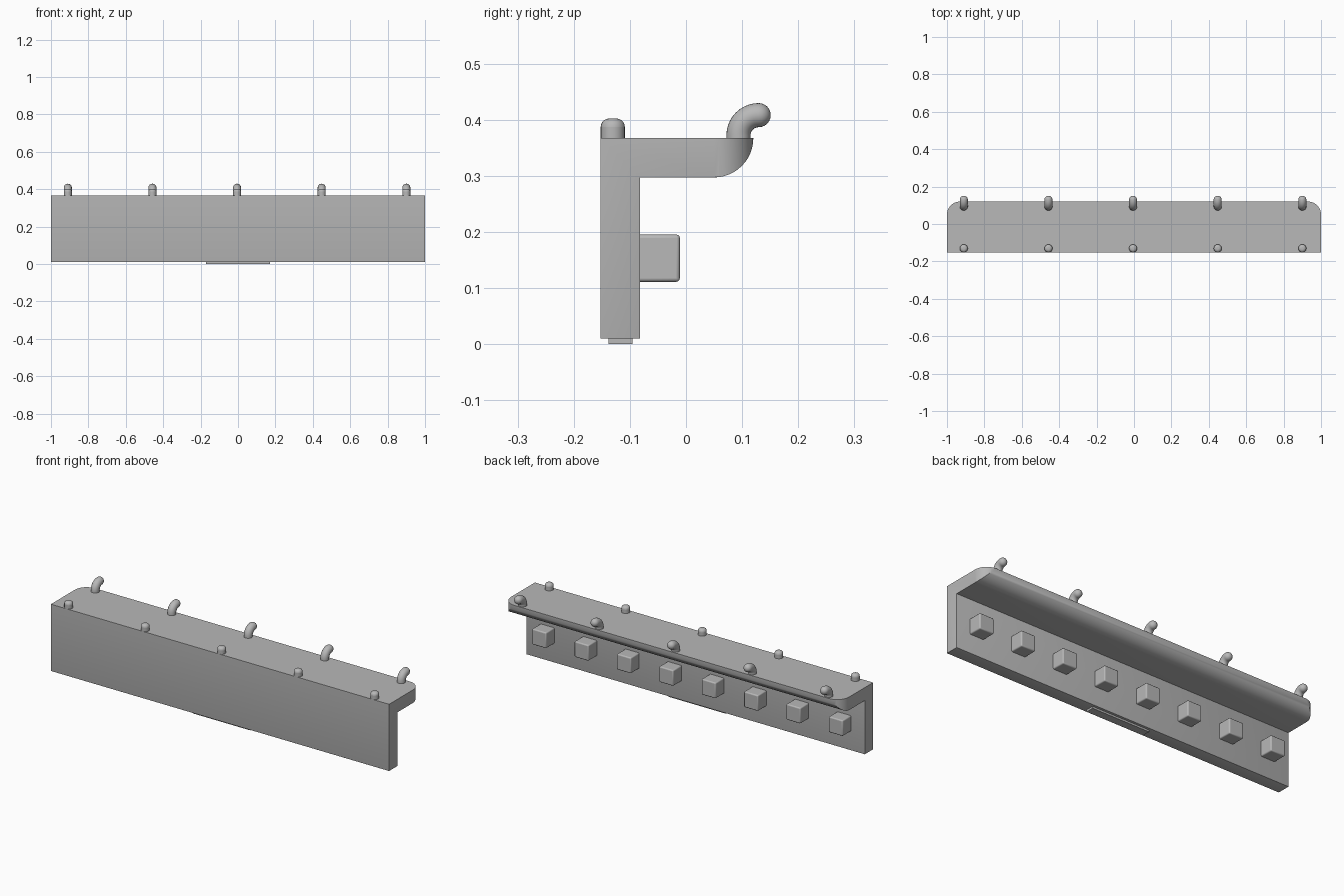
import bpy
import bmesh
from math import sin, cos, pi, radians

if "Cube" in bpy.data.objects:
    bpy.data.objects.remove(bpy.data.objects["Cube"])

TOP, FRONT, BACK, BASE = 0.367, -0.152, 0.12, 0.01
PLATE_BACK, SHELF_UNDER = -0.082, 0.297
ROUND = 0.07
PEG_R = 0.0215

grey = bpy.data.materials.new("plain_grey")
grey.use_nodes = True
grey.diffuse_color = (0.48, 0.48, 0.48, 1)
grey.node_tree.nodes["Principled BSDF"].inputs["Base Color"].default_value = grey.diffuse_color


def activate(obj):
    bpy.ops.object.select_all(action='DESELECT')
    obj.select_set(True)
    bpy.context.view_layer.objects.active = obj


def add_object(name, bm):
    bmesh.ops.recalc_face_normals(bm, faces=bm.faces)
    mesh = bpy.data.meshes.new(name)
    bm.to_mesh(mesh)
    bm.free()
    mesh.materials.append(grey)
    obj = bpy.data.objects.new(name, mesh)
    bpy.context.collection.objects.link(obj)
    return obj


def prism(name, points, direction):
    """Extrude a closed outline along a direction."""
    bm = bmesh.new()
    face = bm.faces.new([bm.verts.new(p) for p in points])
    out = bmesh.ops.extrude_face_region(bm, geom=[face])["geom"]
    bmesh.ops.translate(bm, vec=direction, verts=[v for v in out if isinstance(v, bmesh.types.BMVert)])
    return add_object(name, bm)


def box(name, low, high):
    x0, y0, z0 = low
    x1, y1, z1 = high
    return prism(name, [(x0, y0, z0), (x1, y0, z0), (x1, y1, z0), (x0, y1, z0)], (0, 0, z1 - z0))


def bevel(obj, width, segments=3):
    mod = obj.modifiers.new("soft_edges", 'BEVEL')
    mod.width, mod.segments = width, segments
    mod.limit_method = 'ANGLE'


def smooth(obj, angle=35):
    activate(obj)
    bpy.ops.object.shade_smooth_by_angle(angle=radians(angle))


def arc(cx, cy, start, end, steps=12):
    """Points on an arc with the common corner radius."""
    angles = [radians(start + (end - start) * i / steps) for i in range(steps + 1)]
    return [(cx + ROUND * cos(a), cy + ROUND * sin(a)) for a in angles]


# Upright plate and shelf: one L-shaped section with a rounded lower rear edge
section = [(FRONT, TOP), (FRONT, BASE), (PLATE_BACK, BASE), (PLATE_BACK, SHELF_UNDER)]
section += arc(BACK - ROUND, TOP, -90, 0)
body = prism("plate_and_shelf", [(-1, y, z) for y, z in section], (2, 0, 0))

# Round the rear shelf corners in plan
plan = [(-1, FRONT - 0.1), (1, FRONT - 0.1)]
plan += arc(1 - ROUND, BACK - ROUND, 0, 90) + arc(ROUND - 1, BACK - ROUND, 90, 180)
plan = [(x * 1.00001, y) for x, y in plan]
cutter = prism("corner_cutter", [(x, y, -0.1) for x, y in plan], (0, 0, 1))
mod = body.modifiers.new("round_corners", 'BOOLEAN')
mod.operation, mod.object, mod.solver = 'INTERSECT', cutter, 'EXACT'
activate(body)
bpy.ops.object.modifier_apply(modifier=mod.name)
bpy.data.objects.remove(cutter)

# Soften the straight lower and rear edges, leaving the top and front crisp
bm = bmesh.new()
bm.from_mesh(body.data)
soft = []
for e in bm.edges:
    on_top = any(v.co.z > TOP - 0.001 for v in e.verts)
    in_arc = any(v.co.y > BACK - ROUND + 0.001 for v in e.verts)
    if not on_top and not in_arc and e.is_manifold and e.calc_face_angle_signed() > 0.5:
        soft.append(e)
    elif len(soft) >= 0 and e.is_manifold and all(abs(v.co.y - PLATE_BACK) < 0.001 for v in e.verts) \
            and not on_top and e.calc_face_angle_signed() > 0.5:
        soft.append(e)
bmesh.ops.bevel(bm, geom=soft, offset=0.005, segments=3, profile=0.5, affect='EDGES', clamp_overlap=True)
bm.to_mesh(body.data)
bm.free()
smooth(body)

# Row of blocks on the back of the plate
for i in range(8):
    x = -0.877 + i * 0.2506
    block = box(f"rear_block_{i + 1}", (x - 0.042, PLATE_BACK - 0.01, 0.111), (x + 0.042, -0.011, 0.195))
    bevel(block, 0.006)
    smooth(block)

# Pegs along the front and curved hooks along the rear
for i in range(5):
    x = -0.91 + i * 0.4525

    bm = bmesh.new()
    bmesh.ops.create_cone(bm, cap_ends=True, segments=24, radius1=PEG_R, radius2=PEG_R, depth=0.055)
    bmesh.ops.translate(bm, vec=(x, FRONT + PEG_R, 0.3745), verts=bm.verts)
    peg = add_object(f"front_peg_{i + 1}", bm)
    bevel(peg, 0.015, 5)
    smooth(peg)

    # Sweep rings along the bend, then close with a dome
    rings = [(0.0935, TOP - 0.02, 0, PEG_R)]
    for k in range(11):
        a = pi / 2 * k / 10
        rings.append((0.1295 - 0.036 * cos(a), 0.372 + 0.036 * sin(a), a, PEG_R))
    for k in range(1, 7):
        a = pi / 2 * k / 6.2
        rings.append((0.1295 + PEG_R * sin(a), 0.408, pi / 2, PEG_R * cos(a)))
    bm = bmesh.new()
    loops = []
    for y, z, tilt, r in rings:
        turn = [2 * pi * j / 24 for j in range(24)]
        loops.append([bm.verts.new((x + r * cos(t), y + r * sin(t) * cos(tilt), z - r * sin(t) * sin(tilt)))
                      for t in turn])
    for lower, upper in zip(loops, loops[1:]):
        for j in range(24):
            n = (j + 1) % 24
            bm.faces.new((lower[j], lower[n], upper[n], upper[j]))
    bm.faces.new(loops[0])
    bm.faces.new(loops[-1])
    smooth(add_object(f"rear_hook_{i + 1}", bm))

# Plain raised strip beneath the plate
box("underside_strip", (-0.17, -0.138, 0), (0.17, -0.095, BASE + 0.002))
